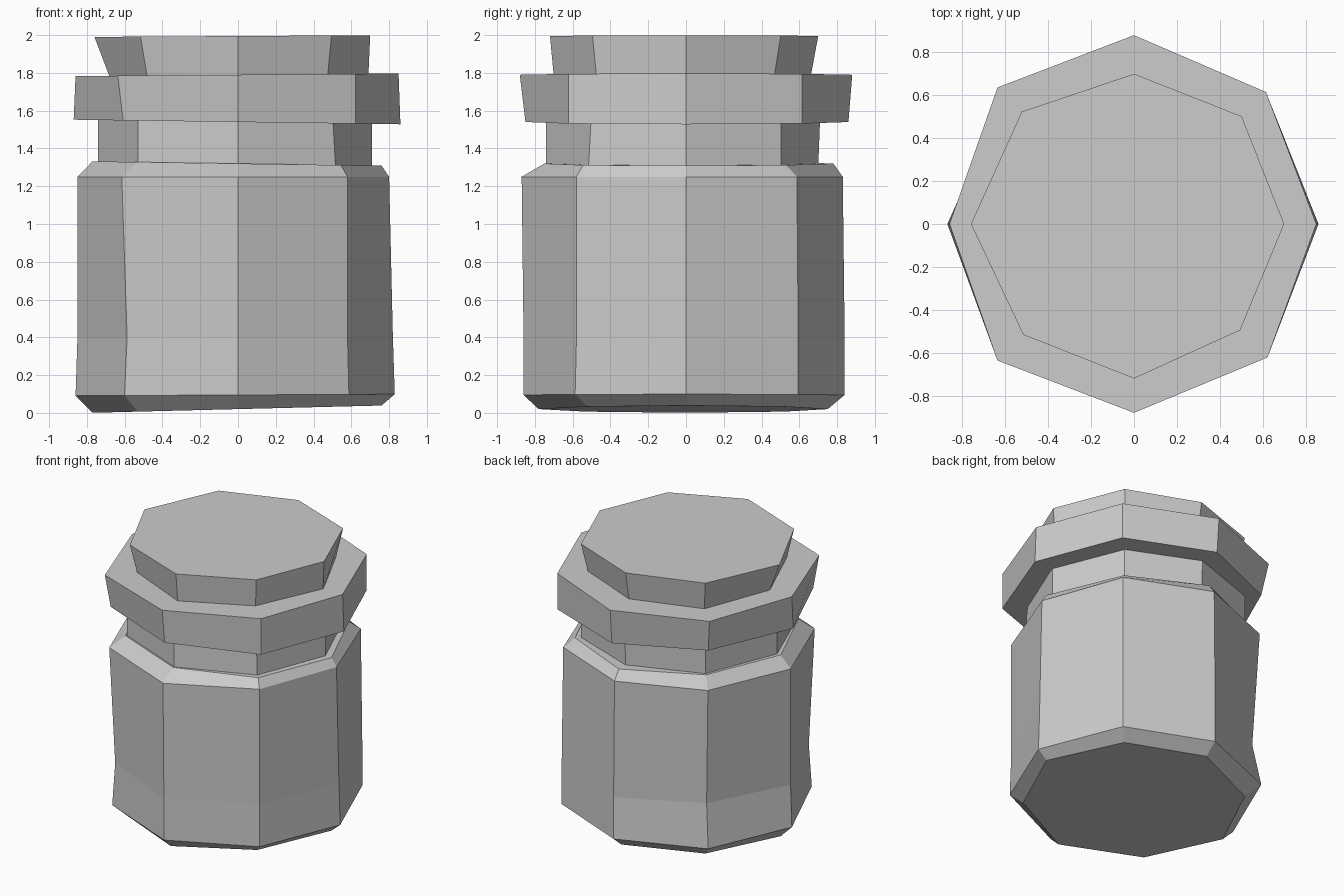
import bpy
import bmesh
import math

# Remove the default object
default_cube = bpy.data.objects.get("Cube")
if default_cube:
    bpy.data.objects.remove(default_cube, do_unlink=True)

# Single stone colour
grey = bpy.data.materials.new("plain grey")
grey.use_nodes = True
colour = (0.6, 0.6, 0.6, 1.0)
grey.diffuse_color = colour
for node in grey.node_tree.nodes:
    if node.type == 'BSDF_PRINCIPLED':
        node.inputs["Base Color"].default_value = colour


def add_ring(bm, height, tilt, radii):
    """Uneven ring of corners, counter-clockwise from +x, leaning along x."""
    corners = []
    for index, radius in enumerate(radii):
        angle = math.tau * index / len(radii)
        x = radius * math.cos(angle)
        y = radius * math.sin(angle)
        corners.append(bm.verts.new((x, y, height + tilt * x)))
    return corners


def loft_part(name, sections):
    """Closed faceted solid through a stack of rings, from bottom to top."""
    bm = bmesh.new()
    rings = [add_ring(bm, *section) for section in sections]
    for lower, upper in zip(rings, rings[1:]):
        count = len(lower)
        for i in range(count):
            j = (i + 1) % count
            bm.faces.new((lower[i], lower[j], upper[j], upper[i]))
    bm.faces.new(list(reversed(rings[0])))
    bm.faces.new(rings[-1])
    bmesh.ops.recalc_face_normals(bm, faces=bm.faces)
    mesh = bpy.data.meshes.new(name)
    bm.to_mesh(mesh)
    bm.free()
    mesh.materials.append(grey)
    part = bpy.data.objects.new(name, mesh)
    bpy.context.scene.collection.objects.link(part)
    return part


# Jar body with chamfered base, slight dent low down and sloped shoulder
loft_part("jar_body", [
    (0.02, 0.025, (.76, .74, .75, .74, .77, .75, .78, .74)),
    (0.095, 0.005, (.83, .84, .84, .85, .86, .85, .86, .83)),
    (0.4, 0, (.82, .84, .84, .79, .85, .83, .86, .82)),
    (1.25, 0, (.8, .83, .83, .84, .85, .87, .87, .82)),
    (1.32, -0.015, (.76, .75, .78, .76, .77, .76, .75, .77)),
])

# Narrow neck between shoulder and lid
loft_part("jar_neck", [
    (1.3, 0, (.71, .71, .7, .74, .74, .75, .74, .73)),
    (1.56, 0, (.71, .71, .71, .74, .74, .75, .74, .71)),
])

# Wide lid rim
loft_part("lid_rim", [
    (1.54, -0.014, (.86, .87, .86, .85, .87, .86, .85, .88)),
    (1.79, 0.008, (.85, .87, .88, .9, .86, .9, .88, .88)),
])

# Raised top of the lid, flared on its left-hand side as seen from the front
loft_part("lid_top", [
    (1.78, 0, (.69, .66, .66, .7, .68, .68, .7, .67)),
    (1.995, 0.006, (.7, .71, .7, .74, .76, .73, .72, .7)),
])
